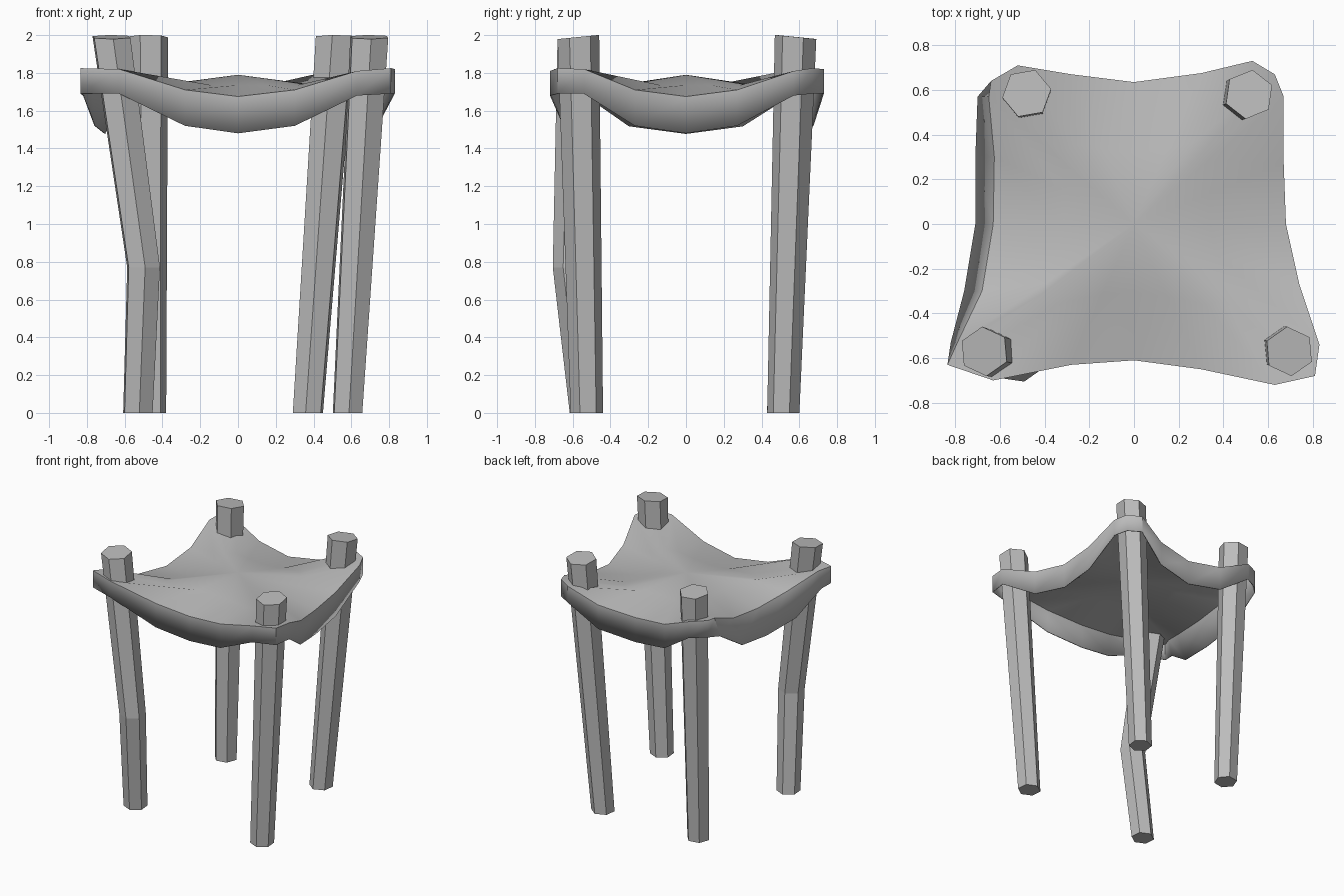
import bpy, bmesh, math
from mathutils import Vector

cube = bpy.data.objects.get("Cube")
if cube:
    bpy.data.objects.remove(cube)

grey = bpy.data.materials.new("plain grey")
grey.use_nodes = True
colour = (0.5, 0.5, 0.5, 1)
grey.diffuse_color = colour
grey.node_tree.nodes["Principled BSDF"].inputs["Base Color"].default_value = colour


def finish(name, bm):
    mesh = bpy.data.meshes.new(name)
    bm.to_mesh(mesh)
    bm.free()
    mesh.materials.append(grey)
    obj = bpy.data.objects.new(name, mesh)
    bpy.context.collection.objects.link(obj)
    return obj


def bridge(bm, lower, upper):
    count = len(lower)
    for i in range(count):
        j = (i + 1) % count
        bm.faces.new((lower[i], lower[j], upper[j], upper[i]))


def post(name, path, turn):
    """Tapered six-sided pole through the path points, its top sloping outwards."""
    bm = bmesh.new()
    path = [Vector(p) for p in path]
    rings = []
    for p in path:
        radius = 0.086 + 0.025 * p.z / 2
        ring = []
        for k in range(6):
            a = math.radians(turn + 60 * k)
            v = p + radius * Vector((math.cos(a), math.sin(a), 0))
            if p is path[-1]:
                v.z -= 0.1 * math.copysign(v.y - p.y, (v.y - p.y) * p.y)
            ring.append(bm.verts.new(v))
        rings.append(ring)
    for lower, upper in zip(rings, rings[1:]):
        bridge(bm, lower, upper)
    bm.faces.new(rings[0][::-1])
    bm.faces.new(rings[-1])
    finish(name, bm)


# Four posts, one of them bent
post("front_right_post", [(-.53, -.53, 0), (-.5, -.61, .77), (-.67, -.57, 1.99)], 35)
post("front_left_post", [(.58, -.525, 0), (.695, -.57, 1.99)], 35)
post("back_right_post", [(-.465, .51, 0), (-.48, .585, 1.99)], 10)
post("back_left_post", [(.37, .515, 0), (.515, .58, 1.99)], 22)

# Stretched cover: each side runs end, quarter, middle, quarter, end, corner
sides = [
    [(-.63, -.70), (-.28, -.63), (0, -.61), (.3, -.65), (.63, -.72), (.81, -.68)],
    [(.83, -.54), (.74, -.27), (.68, 0), (.67, .27), (.67, .57), (.63, .67)],
    [(.53, .73), (.3, .675), (0, .635), (-.28, .67), (-.52, .71), (-.64, .64)],
    [(-.65, .57), (-.625, .3), (-.63, 0), (-.68, -.3), (-.79, -.53), (-.835, -.63)],
]
tops = [1.82, 1.71, 1.675, 1.71, 1.81, 1.825]
hems = [1.69, 1.52, 1.48, 1.52, 1.68, 1.69]
flare = [.05, .085, .08, .08, .03, 0]  # the right side of the hem swings outwards

bm = bmesh.new()
rim, hem, dip = [], [], []
for s, side in enumerate(sides):
    for i, (x, y) in enumerate(side):
        out = flare[i] if s == 3 else 0
        hem.append(bm.verts.new((x - out, y, hems[i])))
        rim.append(bm.verts.new((x, y, tops[i])))
        dip.append(bm.verts.new((x / 2, y / 2, 1.735)))
bridge(bm, hem, rim)
bridge(bm, rim, dip)
peak = bm.verts.new((0, 0, 1.79))
for i in range(len(dip)):
    bm.faces.new((dip[i], dip[(i + 1) % len(dip)], peak))
cover = finish("stretched_cover", bm)

# Smooth cloth with a crisp rim and a thin lining
bpy.ops.object.select_all(action="DESELECT")
cover.select_set(True)
bpy.context.view_layer.objects.active = cover
bpy.ops.object.shade_smooth_by_angle(angle=math.radians(40))
lining = cover.modifiers.new("lining", "SOLIDIFY")
lining.thickness = 0.008
lining.offset = -1
